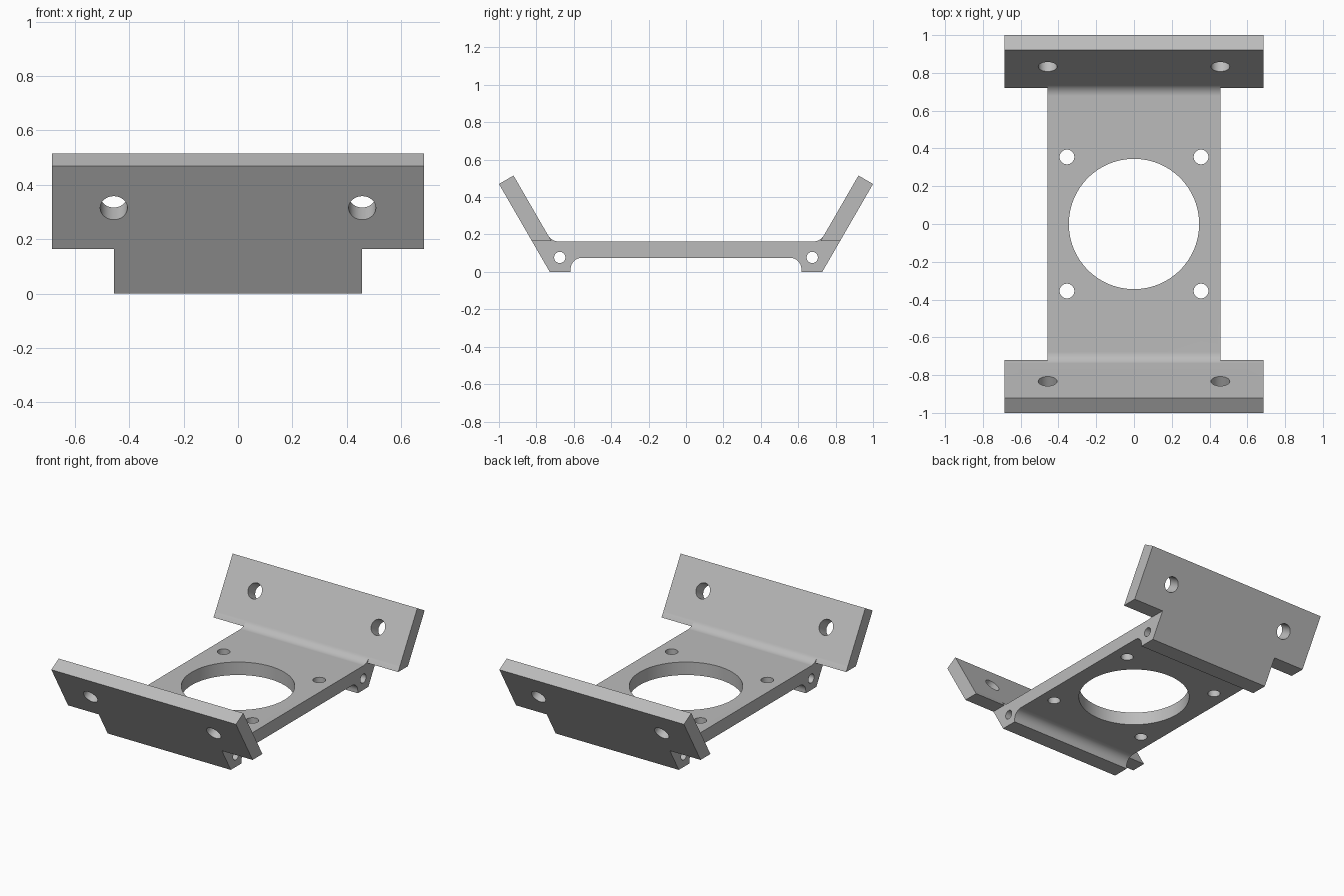
import bpy, bmesh
from math import cos, sin, tan, radians, pi
from mathutils import Vector, Matrix

if "Cube" in bpy.data.objects:
    bpy.data.objects.remove(bpy.data.objects["Cube"], do_unlink=True)

BODY_X, WING_X = 0.457, 0.685
TOP, BOTTOM, WING_Z = 0.162, 0.075, 0.164
THICK = 0.09
SLOPE = tan(radians(60))
NORMAL = Vector((0, cos(radians(30)), -sin(radians(30))))   # outward from the back wing
TIP_Y, TIP_Z = 1.0, 0.47
IN_Y, IN_Z = TIP_Y - THICK * NORMAL.y, TIP_Z - THICK * NORMAL.z

grey = bpy.data.materials.new("plain grey")
grey.use_nodes = True
grey.diffuse_color = (0.5, 0.5, 0.5, 1)
grey.node_tree.nodes["Principled BSDF"].inputs["Base Color"].default_value = (0.5, 0.5, 0.5, 1)


def outer_y(z):
    return TIP_Y - (TIP_Z - z) / SLOPE


def inner_y(z):
    return IN_Y - (IN_Z - z) / SLOPE


def arc(cy, cz, r, a0, a1, n=10):
    angles = [radians(a0 + (a1 - a0) * i / n) for i in range(n + 1)]
    return [(cy + r * cos(a), cz + r * sin(a)) for a in angles]


def mirrored(half):
    return half + [(-y, z) for y, z in reversed(half)]


def prism(name, profile, x0, x1):
    """Extrude a y-z profile along x."""
    bm = bmesh.new()
    face = bm.faces.new([bm.verts.new((x0, y, z)) for y, z in profile])
    geom = bmesh.ops.extrude_face_region(bm, geom=[face])["geom"]
    verts = [v for v in geom if isinstance(v, bmesh.types.BMVert)]
    bmesh.ops.translate(bm, verts=verts, vec=(x1 - x0, 0, 0))
    return finish(name, bm)


def finish(name, bm):
    bmesh.ops.recalc_face_normals(bm, faces=bm.faces)
    mesh = bpy.data.meshes.new(name)
    bm.to_mesh(mesh)
    bm.free()
    mesh.materials.append(grey)
    obj = bpy.data.objects.new(name, mesh)
    bpy.context.collection.objects.link(obj)
    return obj


def drill(centre, axis, radius, length, segments=48):
    """Cylinder used to cut a hole."""
    bm = bmesh.new()
    turn = Vector(axis).to_track_quat('Z', 'Y').to_matrix().to_4x4()
    bmesh.ops.create_cone(bm, cap_ends=True, segments=segments, radius1=radius,
                          radius2=radius, depth=length,
                          matrix=Matrix.Translation(centre) @ turn)
    return finish("hole_cutter", bm)


# Bracket section: plate, rounded feet and sloping wings
R_FOOT, R_BEND = 0.06, 0.07
FOOT_Y = 0.617
bend_y = inner_y(TOP) - R_BEND * tan(radians(30))
half = arc(FOOT_Y - R_FOOT, BOTTOM - R_FOOT, R_FOOT, 90, 0)
half += [(FOOT_Y, 0), (outer_y(0), 0), (TIP_Y, TIP_Z), (IN_Y, IN_Z)]
half += arc(bend_y, TOP + R_BEND, R_BEND, -30, -90)
bracket = prism("mounting_bracket", mirrored(half), -WING_X, WING_X)

# Side notches leave only the wings at full width
cutters = []
gap = 0.0005
notch = mirrored([(0.9, -0.1), (0.9, WING_Z), (inner_y(WING_Z) - gap, WING_Z),
                  (inner_y(0.4) - gap, 0.4)])
for side in (-1, 1):
    cutters.append(prism("notch_cutter", notch, side * BODY_X, side * 0.8))

# Large centre opening and its four bolt holes
cutters.append(drill((0, 0, 0.1), (0, 0, 1), 0.345, 0.5, 96))
for sx in (-1, 1):
    for sy in (-1, 1):
        cutters.append(drill((sx * 0.355, sy * 0.355, 0.1), (0, 0, 1), 0.039, 0.5))
        # Wing holes, square to the sloping wing
        axis = Vector((0, sy * NORMAL.y, NORMAL.z))
        face_point = Vector((sx * BODY_X, sy * outer_y(0.315), 0.315))
        cutters.append(drill(face_point - axis * THICK / 2, axis, 0.05, 0.2))

# Cross holes running through the feet
for sy in (-1, 1):
    cutters.append(drill((0, sy * 0.675, 0.077), (1, 0, 0), 0.03, 2))

bpy.ops.object.select_all(action='DESELECT')
bpy.context.view_layer.objects.active = bracket
bracket.select_set(True)
for cutter in cutters:
    cut = bracket.modifiers.new("cut", 'BOOLEAN')
    cut.operation = 'DIFFERENCE'
    cut.solver = 'EXACT'
    cut.object = cutter
    bpy.ops.object.modifier_apply(modifier=cut.name)
    bpy.data.objects.remove(cutter, do_unlink=True)

# Smooth bends and bores, crisp edges elsewhere
bpy.ops.object.shade_smooth_by_angle(angle=radians(25))
weighted = bracket.modifiers.new("flat_face_normals", 'WEIGHTED_NORMAL')
weighted.keep_sharp = True
